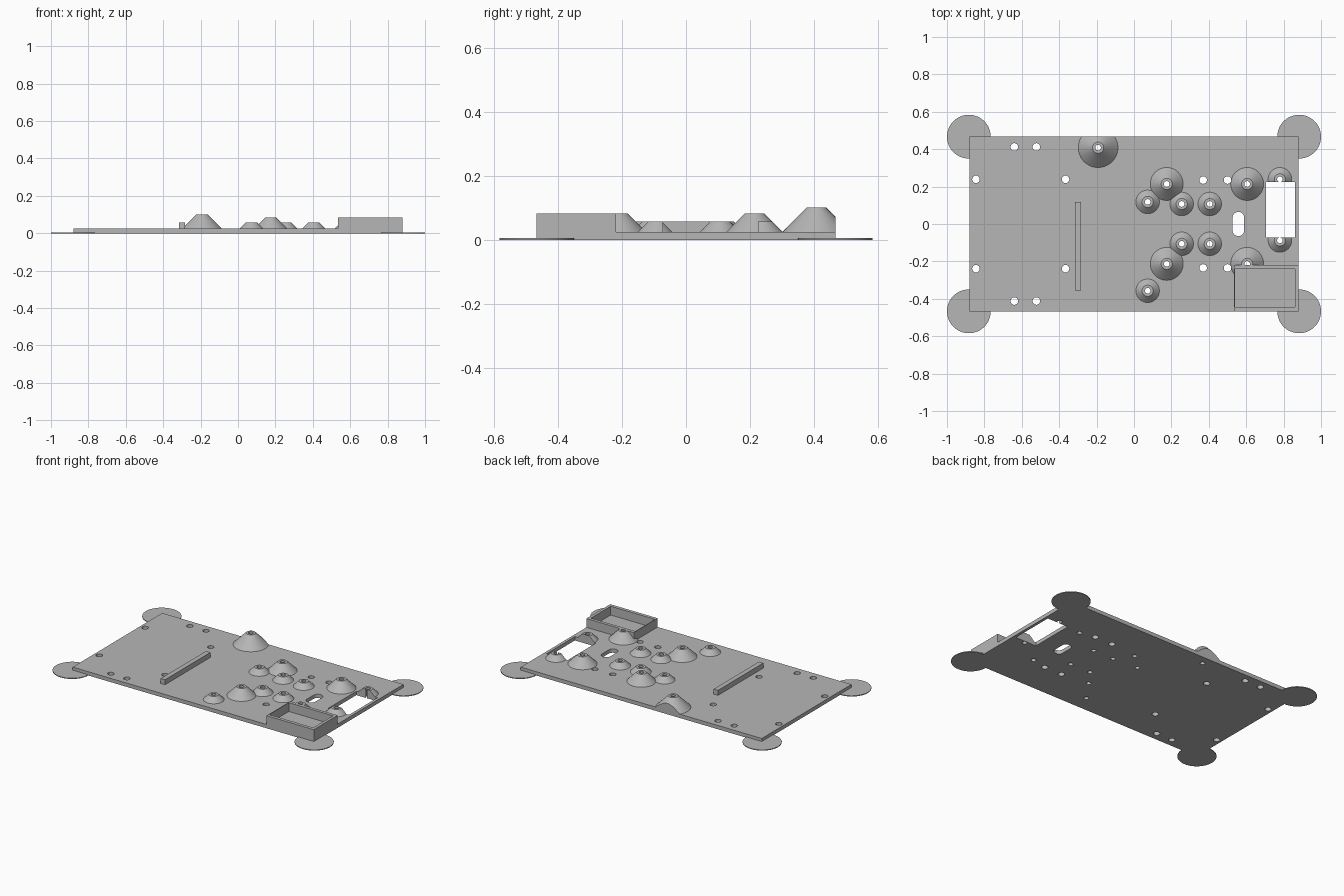
import bpy, bmesh, math
from mathutils import Matrix

cube = bpy.data.objects.get("Cube")
if cube:
    bpy.data.objects.remove(cube, do_unlink=True)

GREY = bpy.data.materials.new("light grey")
GREY.use_nodes = True
COLOUR = (0.47, 0.47, 0.47, 1)
GREY.diffuse_color = COLOUR
GREY.node_tree.nodes["Principled BSDF"].inputs["Base Color"].default_value = COLOUR

HALF_X, HALF_Y, TOP = 0.88, 0.467, 0.025   # plate size
TRAY_X, TRAY_Y = 0.534, -0.219             # inner corner of the tray
TRAY_TOP = 0.083


def add_box(bm, x0, x1, y0, y1, z0, z1):
    centre = Matrix.Translation(((x0 + x1) / 2, (y0 + y1) / 2, (z0 + z1) / 2))
    scale = Matrix.Diagonal((x1 - x0, y1 - y0, z1 - z0, 1))
    bmesh.ops.create_cube(bm, size=1, matrix=centre @ scale)


def add_cone(bm, x, y, r0, r1, z0, z1):
    bmesh.ops.create_cone(bm, cap_ends=True, segments=48, radius1=r0, radius2=r1, depth=z1 - z0,
                          matrix=Matrix.Translation((x, y, (z0 + z1) / 2)))


def make(name, build, *args):
    bm = bmesh.new()
    build(bm, *args)
    mesh = bpy.data.meshes.new(name)
    bm.to_mesh(mesh)
    bm.free()
    mesh.materials.append(GREY)
    obj = bpy.data.objects.new(name, mesh)
    bpy.context.collection.objects.link(obj)
    return obj


def activate(obj):
    bpy.ops.object.select_all(action='DESELECT')
    obj.select_set(True)
    bpy.context.view_layer.objects.active = obj


def cut(obj, *cutters):
    activate(obj)
    for cutter in cutters:
        mod = obj.modifiers.new("cut", 'BOOLEAN')
        mod.operation, mod.solver, mod.object = 'DIFFERENCE', 'EXACT', cutter
        mod.use_self = True
        bpy.ops.object.modifier_apply(modifier=mod.name)


def smooth(obj):
    activate(obj)
    bpy.ops.object.shade_smooth_by_angle(angle=math.radians(30))


# Standoff positions grouped by height
STANDOFFS = {
    0.101: [(-0.192, 0.408)],
    0.083: [(0.175, 0.214), (0.175, -0.213), (0.605, 0.214), (0.605, -0.213)],
    0.058: [(0.073, 0.118), (0.073, -0.357), (0.255, 0.107), (0.255, -0.106),
            (0.405, 0.107), (0.405, -0.106), (0.78, 0.239), (0.78, -0.088)],
}
# Screw holes, mirrored front to back
HOLES = [(-0.64, 0.412), (-0.522, 0.412), (-0.845, 0.239), (-0.366, 0.239),
         (0.37, 0.235), (0.5, 0.235)]


# Cutters
def build_holes(bm):
    for x, y in HOLES:
        for side in (1, -1):
            add_cone(bm, x, y * side, 0.02, 0.02, -0.1, 0.2)


def build_bores(bm):
    for spots in STANDOFFS.values():
        for x, y in spots:
            add_cone(bm, x, y, 0.015, 0.015, -0.1, 0.2)


def build_slot(bm):
    r, reach = 0.031, 0.034
    for k in range(32):
        a = 2 * math.pi * (k + 0.5) / 32
        y = r * math.sin(a) + math.copysign(reach, math.sin(a))
        bm.verts.new((0.558 + r * math.cos(a), y, -0.1))
    face = bm.faces.new(bm.verts)
    new = bmesh.ops.extrude_face_region(bm, geom=[face])["geom"]
    bmesh.ops.translate(bm, vec=(0, 0, 0.3), verts=[v for v in new if isinstance(v, bmesh.types.BMVert)])
    bmesh.ops.recalc_face_normals(bm, faces=bm.faces)


holes = make("hole_cutter", build_holes)
bores = make("bore_cutter", build_bores)
slot = make("slot_cutter", build_slot)
window = make("window_cutter", add_box, 0.706, 0.861, -0.072, 0.225, -0.1, 0.2)
back_edge = make("edge_cutter", add_box, -1, 1, HALF_Y, 1, -0.1, 0.2)
tray_block = make("tray_cutter", add_box, TRAY_X, 1, -1, TRAY_Y, -0.1, 0.2)
pocket = make("pocket_cutter", add_box, TRAY_X + 0.005, 0.861, -0.445, -0.24, -0.1, 0.2)
cutters = [holes, bores, slot, window, back_edge, tray_block, pocket]
for c in cutters:
    c.hide_render = True

# Base plate with openings
plate = make("base_plate", add_box, -HALF_X, HALF_X, -HALF_Y, HALF_Y, 0, TOP)
cut(plate, holes, bores, slot, window)
smooth(plate)

# Thin round corner pads
for sx, xname in ((1, "left"), (-1, "right")):
    for sy, yname in ((1, "back"), (-1, "front")):
        pad = make(f"corner_pad_{yname}_{xname}", add_cone, sx * 0.883, sy * HALF_Y, 0.117, 0.117, 0, 0.005)
        smooth(pad)

# Conical standoffs with 45 degree flanks
for height, spots in STANDOFFS.items():
    for i, (x, y) in enumerate(spots):
        rim = 0.03
        cone = make(f"standoff_{round(height * 1000)}_{i + 1}", add_cone,
                    x, y, rim + height - TOP, rim, TOP, height)
        cut(cone, bores, holes)
        if x > 0.7:
            cut(cone, window)
        if y > 0.4:
            cut(cone, back_edge)
        if x > 0.5 and y < -0.2:
            cut(cone, tray_block)
        smooth(cone)

# Upright rib
make("support_rib", add_box, -0.316, -0.284, -0.355, 0.118, TOP, 0.058)

# Open tray in the front corner
tray = make("corner_tray", add_box, TRAY_X, HALF_X, -HALF_Y, TRAY_Y, TOP, TRAY_TOP)
cut(tray, pocket)

for c in cutters:
    bpy.data.objects.remove(c, do_unlink=True)
